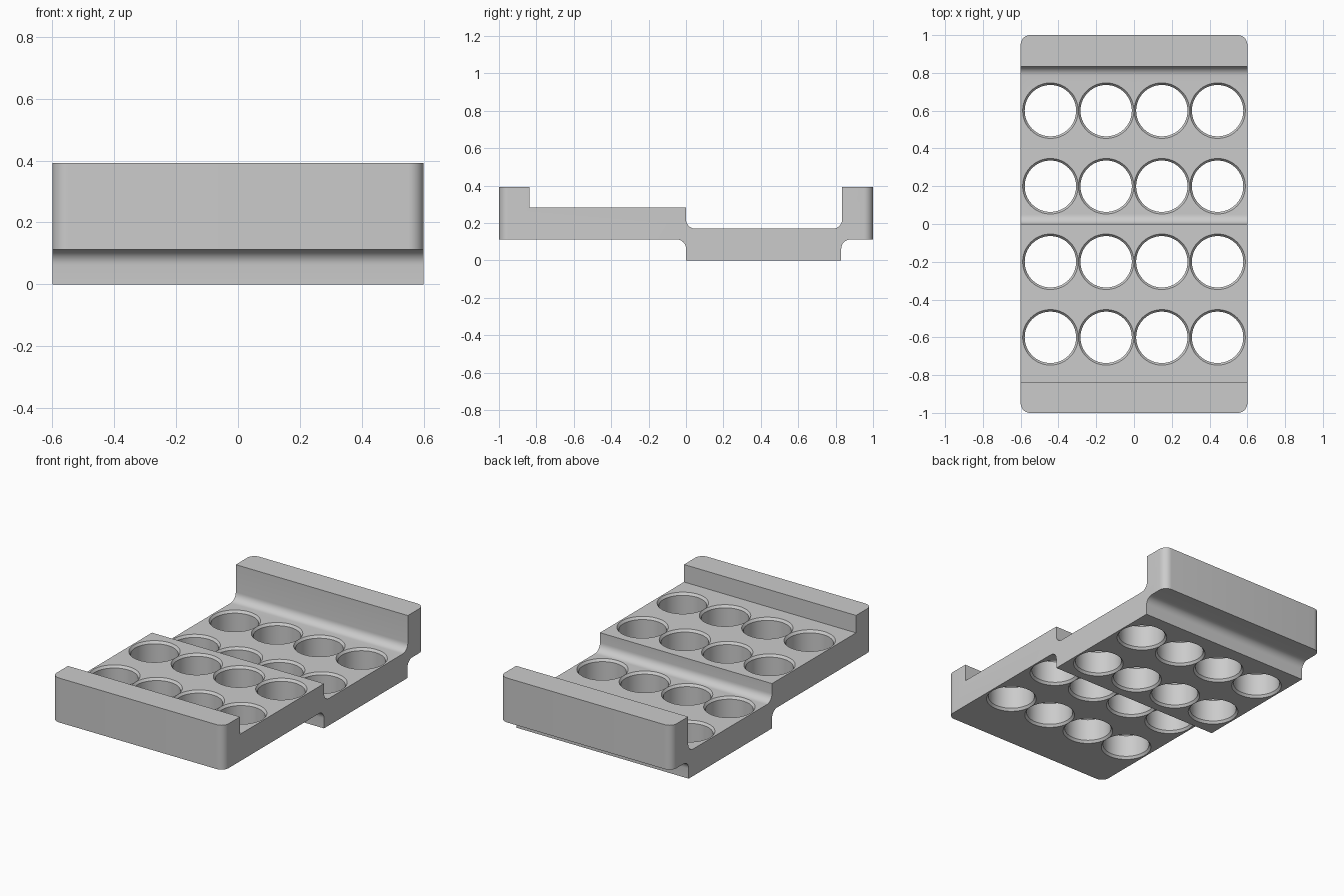
import bpy, bmesh
from math import radians, sin, cos, tau
from mathutils import Vector

cube = bpy.data.objects.get("Cube")
if cube:
    bpy.data.objects.remove(cube, do_unlink=True)

HALF_WIDTH = 0.6
LOW, FLOOR, STEP, TOP = 0.1125, 0.17, 0.2825, 0.3925
FILLET = 0.05
BORE, MOUTH, CHAMFER = 0.136, 0.147, 0.015

grey = bpy.data.materials.new("plain grey")
grey.use_nodes = True
colour = (0.6, 0.6, 0.6, 1)
grey.diffuse_color = colour
grey.node_tree.nodes["Principled BSDF"].inputs["Base Color"].default_value = colour


def add_object(name, bm):
    bmesh.ops.recalc_face_normals(bm, faces=bm.faces)
    mesh = bpy.data.meshes.new(name)
    bm.to_mesh(mesh)
    bm.free()
    mesh.materials.append(grey)
    obj = bpy.data.objects.new(name, mesh)
    bpy.context.collection.objects.link(obj)
    return obj


def filleted(corners, steps=8):
    """Round the flagged right-angle corners of a (y, z, rounded) outline."""
    points = []
    for i, (y, z, rounded) in enumerate(corners):
        p = Vector((y, z))
        if not rounded:
            points.append(p)
            continue
        a = (Vector(corners[i - 1][:2]) - p).normalized() * FILLET
        b = (Vector(corners[(i + 1) % len(corners)][:2]) - p).normalized() * FILLET
        for k in range(steps + 1):
            t = tau / 4 * k / steps
            points.append(p + a * (1 - sin(t)) + b * (1 - cos(t)))
    return points


# Stepped tray body: side profile extruded across the width
outline = filleted([
    (-1, LOW, False), (-1, TOP, False), (-0.837, TOP, False), (-0.837, STEP, False),
    (0, STEP, False), (0, FLOOR, True), (0.835, FLOOR, True), (0.835, TOP, False),
    (1, TOP, False), (1, LOW, False), (0.83, LOW, True), (0.83, 0, False),
    (0, 0, False), (0, LOW, True),
])
bm = bmesh.new()
side = bm.faces.new([bm.verts.new((-HALF_WIDTH, y, z)) for y, z in outline])
extruded = bmesh.ops.extrude_face_region(bm, geom=[side])["geom"]
bmesh.ops.translate(bm, vec=(2 * HALF_WIDTH, 0, 0),
                    verts=[g for g in extruded if isinstance(g, bmesh.types.BMVert)])

# Rounded upright corners at the two ends
uprights = [e for e in bm.edges if all(abs(v.co.y) > 0.999 for v in e.verts)
            and abs(e.verts[0].co.z - e.verts[1].co.z) > 0.1]
bmesh.ops.bevel(bm, geom=uprights, offset=FILLET, segments=8, profile=0.5, affect='EDGES')
tray = add_object("stepped_tray", bm)


# Hole cutters: bores with chamfered mouths above and below
def add_cutter(bm, x, y, bottom, top, sides=64):
    section = [(MOUTH, bottom - 0.03), (MOUTH, bottom), (BORE, bottom + CHAMFER),
               (BORE, top - CHAMFER), (MOUTH, top), (MOUTH, top + 0.03)]
    rings = [[bm.verts.new((x + r * cos(tau * k / sides), y + r * sin(tau * k / sides), z))
              for k in range(sides)] for r, z in section]
    for low, high in zip(rings, rings[1:]):
        for k in range(sides):
            n = (k + 1) % sides
            bm.faces.new((low[k], low[n], high[n], high[k]))
    bm.faces.new(rings[0][::-1])
    bm.faces.new(rings[-1])


bm = bmesh.new()
for x in (-0.4425, -0.1475, 0.1475, 0.4425):
    for y in (-0.6, -0.2, 0.2, 0.6):
        bottom, top = (LOW, STEP) if y < 0 else (0, FLOOR)
        add_cutter(bm, x, y, bottom, top)
cutter = add_object("hole_cutters", bm)
cutter.hide_render = True

cut = tray.modifiers.new("holes", 'BOOLEAN')
cut.operation = 'DIFFERENCE'
cut.solver = 'EXACT'
cut.object = cutter

# Bake the holes so the sharp edges can be marked on the finished surface
bpy.context.view_layer.update()
depsgraph = bpy.context.evaluated_depsgraph_get()
finished = bpy.data.meshes.new_from_object(tray.evaluated_get(depsgraph))
tray.modifiers.clear()
tray.data = finished
bpy.data.objects.remove(cutter, do_unlink=True)

bpy.ops.object.select_all(action='DESELECT')
tray.select_set(True)
bpy.context.view_layer.objects.active = tray
bpy.ops.object.shade_smooth_by_angle(angle=radians(25))
